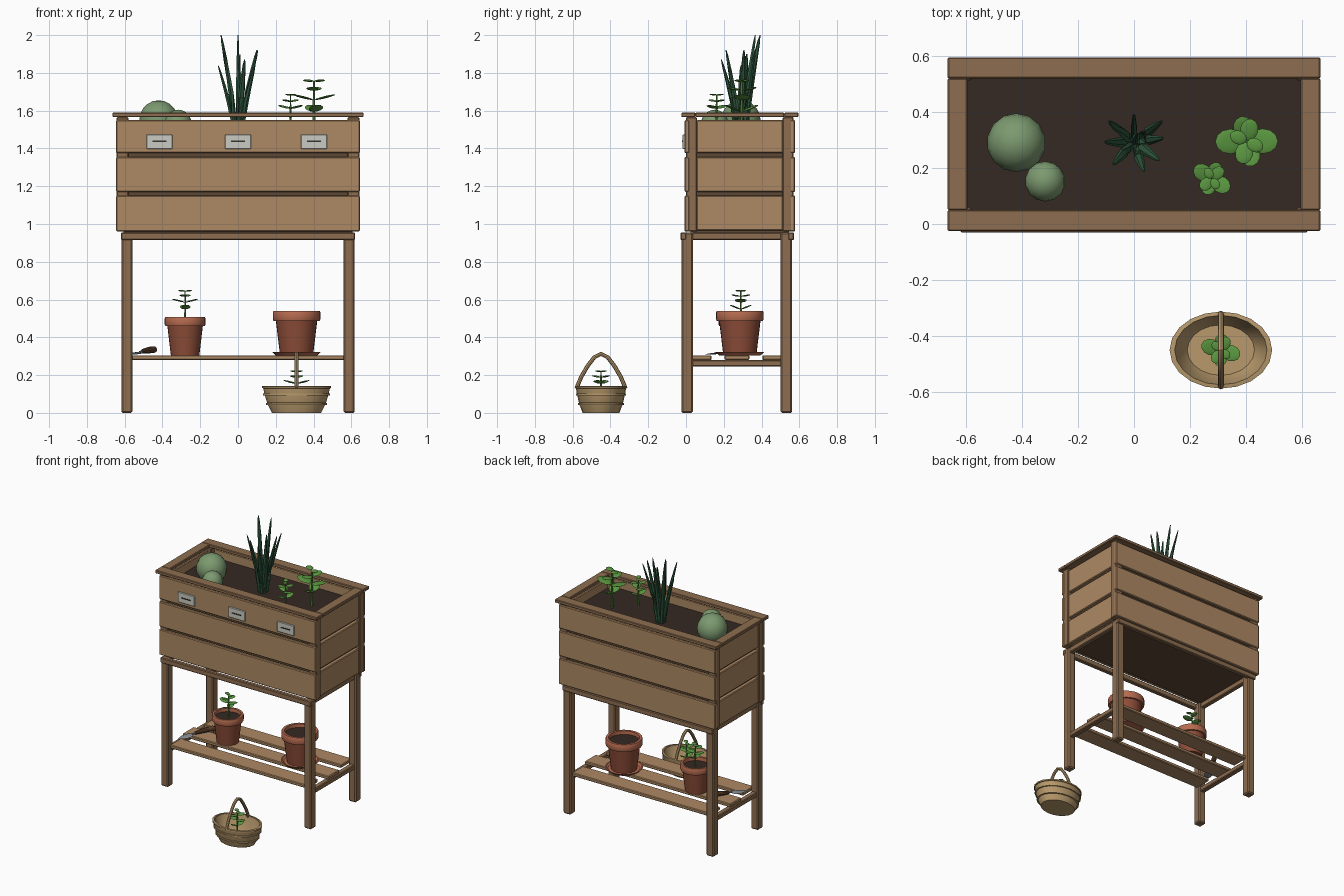
import bpy, bmesh
from math import sin, cos, pi, radians
from mathutils import Matrix, Vector

if "Cube" in bpy.data.objects:
    bpy.data.objects.remove(bpy.data.objects["Cube"])


def mat(name, *rgb):
    m = bpy.data.materials.new(name)
    m.diffuse_color = (*rgb, 1)
    m.use_nodes = True
    m.node_tree.nodes["Principled BSDF"].inputs["Base Color"].default_value = m.diffuse_color
    return m


WOOD = mat("plank wood", .42, .25, .125)
FRAME = mat("frame wood", .27, .155, .08)
INNER = mat("liner wood", .11, .065, .035)
SOIL = mat("soil", .035, .022, .017)
RIM = mat("terracotta rim", .48, .15, .08)
CLAY = mat("terracotta body", .27, .075, .04)
LEAF = mat("leaf green", .1, .3, .05)
ALOE = mat("dark green", .03, .1, .05)
CACTUS = mat("cactus green", .2, .32, .16)
WICKER = mat("wicker", .48, .32, .15)
PLATE = mat("plate", .6, .6, .55)
DARK = mat("dark slot", .04, .03, .025)
STEEL = mat("steel", .25, .28, .3)
GRIP = mat("grip", .13, .06, .03)


def finish(name, bm, m, smooth=False):
    bmesh.ops.recalc_face_normals(bm, faces=bm.faces)
    me = bpy.data.meshes.new(name)
    bm.to_mesh(me)
    bm.free()
    if smooth:
        me.shade_smooth()
        me.set_sharp_from_angle(angle=radians(35))
    ob = bpy.data.objects.new(name, me)
    bpy.context.collection.objects.link(ob)
    me.materials.append(m)
    return ob


def box(name, x, y, z, m, bevel=.005):
    """Box from (min, max) ranges."""
    bm = bmesh.new()
    c = [(a + b) / 2 for a, b in (x, y, z)]
    s = [b - a for a, b in (x, y, z)]
    bmesh.ops.create_cube(bm, size=1, matrix=Matrix.Translation(c) @ Matrix.Diagonal((*s, 1)))
    ob = finish(name, bm, m)
    if bevel:
        mod = ob.modifiers.new("bevel", 'BEVEL')
        mod.width, mod.segments = bevel, 1
    return ob


def loft(bm, rings, closed=False):
    """Skin a list of vertex rings and cap or close the ends."""
    vs = [[bm.verts.new(p) for p in r] for r in rings]
    n = len(vs[0])
    for i in range(len(vs) if closed else len(vs) - 1):
        a, b = vs[i], vs[(i + 1) % len(vs)]
        for j in range(n):
            bm.faces.new((a[j], a[(j + 1) % n], b[(j + 1) % n], b[j]))
    if not closed:
        bm.faces.new(vs[0])
        bm.faces.new(vs[-1])


def lathe(name, prof, loc, m, sides=28, sy=1, closed=False):
    bm = bmesh.new()
    loft(bm, [[(loc[0] + r * cos(2 * pi * k / sides), loc[1] + sy * r * sin(2 * pi * k / sides), loc[2] + z)
               for k in range(sides)] for r, z in prof], closed)
    return finish(name, bm, m, True)


def tube(bm, pts, radii, sides=6, flat=1):
    """Tapered tube along points; flat squeezes it along the side vector."""
    pts = [Vector(p) for p in pts]
    rings = []
    for i, p in enumerate(pts):
        t = (pts[min(i + 1, len(pts) - 1)] - pts[max(i - 1, 0)]).normalized()
        ref = Vector((0, 0, 1)) if abs(t.z) < .98 else Vector((1, 0, 0))
        u = t.cross(ref).normalized()
        v = t.cross(u)
        rings.append([p + radii[i] * (u * cos(2 * pi * k / sides) + flat * v * sin(2 * pi * k / sides))
                      for k in range(sides)])
    loft(bm, rings)


# Stand: legs, top rails, slatted shelf
for sx, side in ((-1, "left"), (1, "right")):
    def X(a, b):
        return tuple(sorted((sx * a, sx * b)))
    for y, end in ((-.025, "front"), (.5, "back")):
        box(f"{end}_{side}_leg", X(.558, .618), (y, y + .062), (0, .955), FRAME, .008)
    box(f"{side}_top_rail", X(.575, .61), (.03, .51), (.915, .955), FRAME)
    box(f"{side}_shelf_rail", X(.568, .608), (.03, .51), (.245, .28), FRAME)
    # Planter corner posts and side planks
    for y, end in ((0, "front"), (.512, "back")):
        box(f"{end}_{side}_post", X(.58, .643), (y, y + .058), (.96, 1.566), FRAME)
    for i, (a, b) in enumerate(((.965, 1.15), (1.17, 1.355), (1.375, 1.55))):
        box(f"{side}_plank_{i}", X(.605, .636), (.056, .514), (a, b), WOOD)
    # Rim, short boards
    box(f"{side}_rim_board", X(.595, .665), (.05, .52), (1.566, 1.59), FRAME, .004)
for n, y in (("front", (-.03, .002)), ("back", (.54, .572))):
    box(f"{n}_top_rail", (-.62, .62), y, (.915, .955), FRAME)
for i in range(3):
    y = .005 + .2 * i
    w = .6 if i == 1 else .565
    box(f"shelf_slat_{i}", (-w, w), (y, y + .13), (.28, .305), WOOD)

# Planter front and back planks, long rim boards, liner and soil
for n, y, r in (("front", (-.008, .018), (-.025, .05)), ("back", (.552, .578), (.52, .595))):
    for i, (a, b) in enumerate(((.96, 1.15), (1.17, 1.355), (1.375, 1.55))):
        box(f"{n}_plank_{i}", (-.645, .645), y, (a, b), WOOD)
    box(f"{n}_rim_board", (-.665, .665), r, (1.566, 1.59), FRAME, .004)
box("planter_liner", (-.607, .607), (.025, .545), (.955, 1.46), INNER, 0)
box("planter_soil", (-.606, .606), (.017, .553), (1.455, 1.485), SOIL, 0)

# Plates with dark slots
for i, x in enumerate((-.416, 0, .402)):
    box(f"plate_{i}", (x - .069, x + .069), (-.018, -.006), (1.398, 1.474), PLATE, .003)
    box(f"plate_slot_{i}", (x - .037, x + .037), (-.021, -.016), (1.433, 1.441), DARK, 0)

# Round cacti
for i, (x, y, z, r) in enumerate(((-.42, .29, 1.55, .105), (-.317, .152, 1.533, .072))):
    bm = bmesh.new()
    bmesh.ops.create_uvsphere(bm, u_segments=14, v_segments=10, radius=r, matrix=Matrix.Translation((x, y, z)))
    finish(f"round_cactus_{i}", bm, CACTUS, True)

# Spiky plant: tapered blades (tip offset x, y and tip height)
bm = bmesh.new()
for dx, dy, top in ((0, .1, 2), (-.09, .075, 2), (.1, .075, 1.92), (-.105, 0, 1.84), (-.075, -.08, 1.92),
                    (.035, -.105, 1.87), (.09, -.065, 1.84), (.105, .015, 1.92), (.01, .03, 1.9)):
    pts = [(dx * (.15 + .85 * t ** 1.3), .292 + dy * (.15 + .85 * t ** 1.3), 1.47 + (top - 1.47) * t)
           for t in (0, .25, .5, .75, .93, 1)]
    tube(bm, pts, (.018, .02, .018, .013, .008, .003), 6, .65)
finish("spiky_plant", bm, ALOE, True)


def leafy(name, x, y, z, h, r, turn):
    """Stem with alternating pairs of oval leaves, height h and spread r."""
    bm = bmesh.new()
    tube(bm, [(x, y, z - .02), (x, y, z + h * .5), (x, y, z + h * .97)], (r * .08, r * .07, r * .05))
    for k, (f, reach, tilt) in enumerate(((.4, .85, 22), (.62, 1, 14), (.8, .72, 10), (.97, .55, 4))):
        for s in (0, pi):
            L = reach * r
            M = (Matrix.Translation((x, y, z + h * f)) @ Matrix.Rotation(turn + k * 1.35 + s, 4, 'Z')
                 @ Matrix.Rotation(-radians(tilt), 4, 'Y') @ Matrix.Translation((L * .53, 0, 0))
                 @ Matrix.Diagonal((L * .5, L * .4, r * .055, 1)))
            bmesh.ops.create_uvsphere(bm, u_segments=12, v_segments=6, radius=1, matrix=M)
    finish(name, bm, LEAF, True)


leafy("large_leafy_plant", .402, .295, 1.48, .285, .112, 1.8)
leafy("small_leafy_plant", .278, .162, 1.48, .21, .075, 1.2)
leafy("potted_leafy_plant", -.28, .29, .48, .17, .072, 1.7)
leafy("basket_leafy_plant", .31, -.45, .04, .185, .072, 1.5)


# Terracotta pots: tapered body, thick rim, soil disc
def pot(name, x, y, z, r, h):
    rh = h * .23
    lathe(name + "_body", [(r * .7, 0), (r * .87, h - rh), (r * .75, h - rh), (r * .6, .02)], (x, y, z), CLAY)
    lathe(name + "_rim", [(r * .97, h - rh), (r, h - rh + .008), (r, h - .008), (r * .97, h),
                          (r * .83, h), (r * .8, h - rh)], (x, y, z), RIM, closed=True)
    lathe(name + "_soil", [(r * .81, h - .04), (r * .81, h - .025)], (x, y, z), SOIL)


pot("left_pot", -.28, .28, .305, .108, .203)
pot("right_pot", .31, .285, .312, .126, .228)
lathe("right_pot_saucer", [(.11, 0), (.129, .017), (.12, .017), (.108, .008)], (.31, .285, .305), RIM)

# Trowel
bm = bmesh.new()
tube(bm, [(-.508, .222, .325), (-.495, .248, .328), (-.465, .3, .333), (-.443, .34, .335), (-.437, .35, .335)],
     (.01, .014, .018, .017, .01), 10)
finish("trowel_handle", bm, GRIP, True)
bm = bmesh.new()
tube(bm, [(-.508, .222, .325), (-.52, .2, .322)], (.006, .006), 8)
tube(bm, [(-.518, .205, .32), (-.525, .19, .318), (-.545, .15, .314), (-.556, .125, .312), (-.566, .105, .31)],
     (.012, .03, .03, .02, .004), 8, .15)
finish("trowel_blade", bm, STEEL, True)

# Oval basket with bands and an arched handle
c = (.31, -.45, 0)
lathe("basket_body", [(.13, 0), (.155, .05), (.17, .1), (.178, .138), (.165, .138), (.14, .05), (.12, .02)],
      c, WICKER, 20, .75)
for i, (r, z) in enumerate(((.155, .048), (.17, .098), (.176, .136))):
    lathe(f"basket_band_{i}", [(r - .008, z - .007), (r + .007, z - .005), (r + .007, z + .005), (r - .008, z + .007)],
          c, WICKER, 20, .75, True)
bm = bmesh.new()
arch = [(-.13, .13), (-.105, .19), (-.07, .25), (-.035, .295), (0, .312)]
arch += [(-a, b) for a, b in arch[-2::-1]]
tube(bm, [(.31, -.45 + a, b) for a, b in arch], [.011] * len(arch), 8)
finish("basket_handle", bm, WICKER, True)
